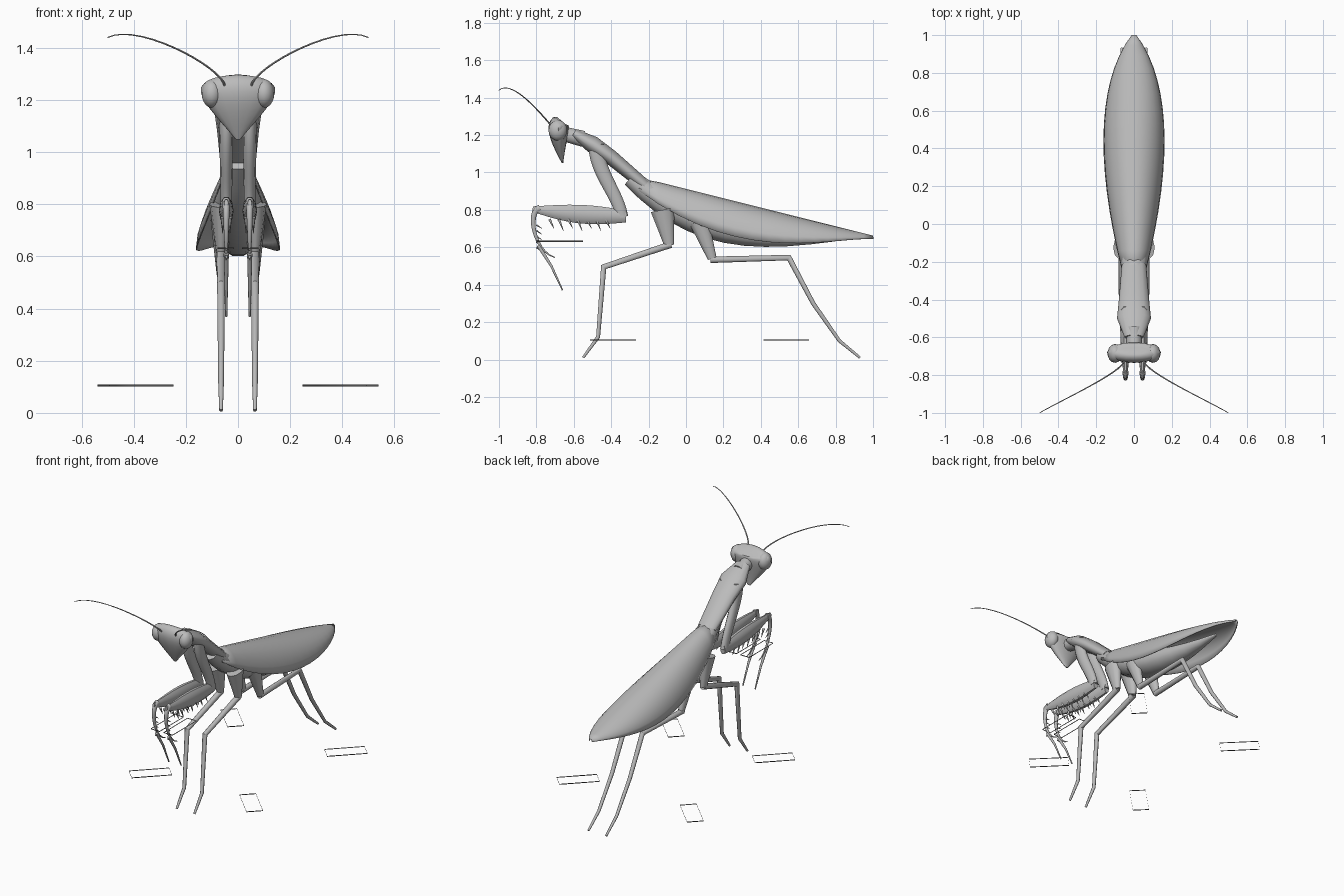
import bpy, bmesh
from math import cos, sin, pi, tau, radians
from mathutils import Vector, geometry

cube = bpy.data.objects.get("Cube")
if cube:
    bpy.data.objects.remove(cube, do_unlink=True)

grey = bpy.data.materials.new("plain grey")
grey.use_nodes = True
tone = (0.5, 0.5, 0.5, 1)
grey.diffuse_color = tone
grey.node_tree.nodes["Principled BSDF"].inputs["Base Color"].default_value = tone


def finish(name, bm, thickness=None):
    """Turn a bmesh into a smooth shaded object, with optional wall thickness."""
    bmesh.ops.recalc_face_normals(bm, faces=bm.faces)
    mesh = bpy.data.meshes.new(name)
    bm.to_mesh(mesh)
    bm.free()
    mesh.materials.append(grey)
    obj = bpy.data.objects.new(name, mesh)
    bpy.context.collection.objects.link(obj)
    bpy.ops.object.select_all(action="DESELECT")
    obj.select_set(True)
    bpy.context.view_layer.objects.active = obj
    bpy.ops.object.shade_smooth_by_angle(angle=radians(50))
    if thickness:
        wall = obj.modifiers.new("thickness", "SOLIDIFY")
        wall.thickness = thickness
        wall.offset = 0
    return obj


def arc(start, pull_start, pull_end, end, count=12):
    """Points along a smooth curve."""
    return geometry.interpolate_bezier(Vector(start), Vector(pull_start),
                                       Vector(pull_end), Vector(end), count)


def bridge(bm, rings, closed):
    """Join neighbouring rows of vertices with quads."""
    for lower, upper in zip(rings, rings[1:]):
        for k in range(0 if closed else 1, len(lower)):
            bm.faces.new((lower[k - 1], lower[k], upper[k], upper[k - 1]))


def tube(name, centres, widths, depth=1, sides=10):
    """Elliptical tube; widths are half widths, depth scales the other axis."""
    bm = bmesh.new()
    rings = []
    last = len(centres) - 1
    for i, (centre, width) in enumerate(zip(centres, widths)):
        before = (centre - centres[max(i - 1, 0)]).normalized()
        after = (centres[min(i + 1, last)] - centre).normalized()
        along = (before + after).normalized()
        across = (Vector((1, 0, 0)) - along * along.x).normalized()
        # Widen the ring at a bend so that the limb keeps its thickness
        mitre = 1 / along.dot(after) if 0 < i < last else 1
        up = along.cross(across) * depth * mitre
        angles = [tau * k / sides for k in range(sides)]
        rings.append([bm.verts.new(centre + width * (across * cos(a) + up * sin(a)))
                      for a in angles])
    bridge(bm, rings, closed=True)
    bm.faces.new(rings[0])
    bm.faces.new(rings[-1])
    return finish(name, bm)


def taper(count, start, end, swell=0):
    """Half widths running from start to end with a bulge in the middle."""
    steps = [i / (count - 1) for i in range(count)]
    return [start + (end - start) * t + swell * sin(pi * t) for t in steps]


def limb(name, x, path, start, end, swell=0, depth=1):
    """Tapered limb in a fore-aft plane; path holds (y, z) pairs."""
    centres = [Vector((x, y, z)) for y, z in path]
    tube(name, centres, taper(len(centres), start, end, swell), depth)


def bent_limb(name, x, controls, start, end, swell=0, depth=1):
    """Limb that follows a smooth curve in a fore-aft plane."""
    path = arc(*[(y, z, 0) for y, z in controls])
    limb(name, x, [p.xy for p in path], start, end, swell, depth)


def frame(name, x, y, z, length, width, turn):
    """Thin open rectangle lying flat."""
    bm = bmesh.new()
    along = Vector((cos(turn), sin(turn), 0)) * length / 2
    across = Vector((-sin(turn), cos(turn), 0)) * width / 2
    centre = Vector((x, y, z))
    face = bm.faces.new([bm.verts.new(centre + along * u + across * v)
                         for u, v in ((-1, -1), (1, -1), (1, 1), (-1, 1))])
    bmesh.ops.inset_region(bm, faces=[face], thickness=.006, use_boundary=True)
    bmesh.ops.delete(bm, geom=[face], context="FACES_ONLY")
    finish(name, bm, thickness=.006)


# Head: its half width follows a curve from pointed chin to broad crown
outline = arc((.01, -.66, 1.05), (.09, -.68, 1.15), (.23, -.69, 1.27), (.07, -.67, 1.28))
tube("head", [Vector((0, p.y, p.z)) for p in outline],
     [p.x for p in outline], depth=.38, sides=16)

# Neck and the long narrow front thorax
limb("neck", 0, [(-.67, 1.21), (-.55, 1.18)], .04, .045)
thorax_path = [(-.6, 1.21), (-.5, 1.15), (-.4, 1.08), (-.22, .93)]
tube("front_thorax", [Vector((0, y, z)) for y, z in thorax_path],
     [.05, .09, .08, .065], depth=.52, sides=14)

# Rear thorax flowing into the abdomen
bent_limb("abdomen", 0, [(-.3, .97), (0, .72), (.3, .64), (.8, .64)],
          .055, .01, swell=.065, depth=.85)

# Folded wings: an arched shell under a straight sloping ridge
edge = arc((.06, -.25, .9), (.2, .3, .5), (.2, .75, .65), (.01, 1, .645), 16)
bm = bmesh.new()
rows = []
for p in edge:
    ridge = min(.965, .91 - p.y / 4)
    angles = [pi * (k / 12 - .5) for k in range(13)]
    rows.append([bm.verts.new((p.x * sin(a), p.y, p.z + (ridge - p.z) * cos(a)))
                 for a in angles])
bridge(bm, rows, closed=False)
finish("folded_wings", bm, thickness=.005)

for side, s in (("left", 1), ("right", -1)):
    # Bulging eye at the outer corner of the head
    bm = bmesh.new()
    bmesh.ops.create_uvsphere(bm, u_segments=14, v_segments=10, radius=1)
    bmesh.ops.scale(bm, vec=(.04, .05, .055), verts=bm.verts)
    bmesh.ops.translate(bm, vec=(s * .1, -.685, 1.225), verts=bm.verts)
    finish(side + "_eye", bm)

    # Antenna sweeping forward and outward
    sweep = arc((s * .05, -.72, 1.25), (s * .05, -.78, 1.32),
                (s * .38, -.93, 1.5), (s * .5, -1, 1.44), 16)
    tube(side + "_antenna", sweep, taper(len(sweep), .005, .002), sides=6)

    # Grasping foreleg: hanging upper part, swollen middle, curved hook and foot
    x = s * .045
    bent_limb(side + "_foreleg_upper", x,
              [(-.48, 1.15), (-.48, 1), (-.37, .9), (-.34, .76)],
              .028, .021, depth=1.6)
    bent_limb(side + "_foreleg_middle", x,
              [(-.32, .765), (-.48, .77), (-.65, .78), (-.82, .805)],
              .018, .008, swell=.015, depth=1.85)
    bent_limb(side + "_foreleg_hook", x,
              [(-.78, .81), (-.85, .8), (-.82, .58), (-.7, .545)],
              .016, .002, depth=1.2)
    limb(side + "_foreleg_foot", x, [(-.79, .61), (-.72, .5), (-.66, .37)], .01, .004)

    # Two rows of spines under the foreleg, and a few inside the hook
    for i in range(7):
        y = -.73 + i / 20
        for rim in (-1, 1):
            limb(side + "_foreleg_spine", x + rim * .014,
                 [(y, .75), (y + .025, .7 - i % 2 / 80)], .008, .001)
    for i in range(5):
        z = .72 - i / 33
        limb(side + "_hook_spine", x, [(-.8, z), (-.77, z - .02)], .005, .001)

    # Walking legs: a thick hip, then a slender jointed leg
    x = s * .065
    limb(side + "_middle_hip", x, [(-.125, .8), (-.09, .61)], .045, .018, depth=1.5)
    limb(side + "_middle_leg", x,
         [(-.08, .615), (-.44, .495), (-.47, .12), (-.55, .01)], .019, .007)
    limb(side + "_hind_hip", x, [(.07, .74), (.14, .54)], .04, .018, depth=1.4)
    limb(side + "_hind_leg", x,
         [(.13, .533), (.55, .545), (.68, .3), (.82, .1), (.93, .01)], .018, .007)

    # Flat guide frames beside each foot and under the forelegs
    frame(side + "_front_guide", s * .37, -.39, .105, .245, .1, -s * pi / 4)
    frame(side + "_rear_guide", s * .417, .535, .105, .245, .1, s * pi / 4)
    frame(side + "_foreleg_guide", s * .047, -.675, .632, .25, .065, pi / 2)
